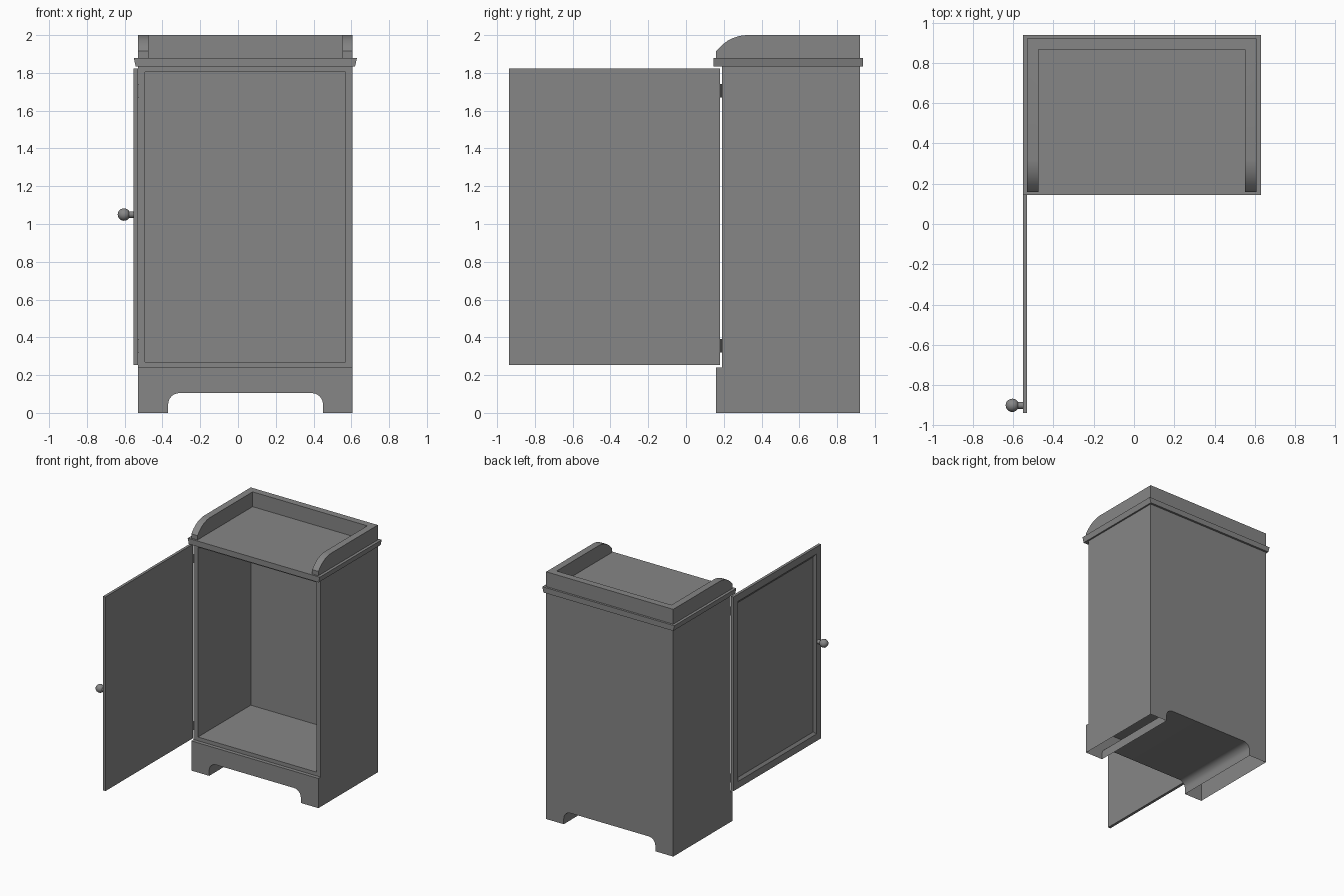
import bpy
import bmesh
import math
from mathutils import Matrix, Vector

cube = bpy.data.objects.get("Cube")
if cube:
    bpy.data.objects.remove(cube, do_unlink=True)

grey = bpy.data.materials.new("plain grey")
grey.use_nodes = True
COLOUR = (0.24, 0.24, 0.24, 1)
grey.diffuse_color = COLOUR
grey.node_tree.nodes["Principled BSDF"].inputs["Base Color"].default_value = COLOUR


def finish(name, bm, smooth=False):
    bm.normal_update()
    mesh = bpy.data.meshes.new(name)
    bm.to_mesh(mesh)
    bm.free()
    mesh.materials.append(grey)
    obj = bpy.data.objects.new(name, mesh)
    bpy.context.collection.objects.link(obj)
    if smooth:
        select(obj)
        bpy.ops.object.shade_smooth_by_angle(angle=math.radians(35))
    return obj


def select(obj):
    bpy.ops.object.select_all(action="DESELECT")
    obj.select_set(True)
    bpy.context.view_layer.objects.active = obj


def box(x, y, z):
    """Box from a (low, high) pair on each axis."""
    bm = bmesh.new()
    bmesh.ops.create_cube(bm, size=1)
    for v in bm.verts:
        v.co = Vector([(r[0] + r[1]) / 2 + c * (r[1] - r[0]) for r, c in zip((x, y, z), v.co)])
    return bm


def prism(points, along):
    """Extrude a closed outline by a vector."""
    bm = bmesh.new()
    face = bm.faces.new([bm.verts.new(p) for p in points])
    result = bmesh.ops.extrude_face_region(bm, geom=[face], use_keep_orig=True)
    verts = [g for g in result["geom"] if isinstance(g, bmesh.types.BMVert)]
    bmesh.ops.translate(bm, vec=along, verts=verts)
    bmesh.ops.recalc_face_normals(bm, faces=bm.faces)
    return bm


def facing(bm, direction):
    bm.normal_update()
    return max(bm.faces, key=lambda f: f.normal.dot(Vector(direction)))


LEFT, RIGHT = 0.607, -0.53
FRONT, BACK = 0.19, 0.92
PLINTH_FRONT = 0.16
WALL = 0.055
PLINTH_TOP, CARCASS_TOP, COUNTER_TOP = 0.24, 1.835, 1.88

# Carcass: a box with its front face inset and pushed in to form the cupboard
bm = box((RIGHT, LEFT), (FRONT, BACK), (PLINTH_TOP, CARCASS_TOP))
front = facing(bm, (0, -1, 0))
bmesh.ops.inset_region(bm, faces=[front], thickness=WALL)
for v in front.verts:
    v.co.z = PLINTH_TOP + 0.03 if v.co.z < 1 else CARCASS_TOP - 0.03
inner = bmesh.ops.extrude_discrete_faces(bm, faces=[front])["faces"][0]
for v in inner.verts:
    v.co.y = BACK - WALL
finish("cabinet_body", bm)

# Plinth: arched outline run front to back, with feet open underneath
ARCH_R, ARCH_L, ARCH_TOP, RADIUS = -0.37, 0.45, 0.105, 0.06
outline = [(RIGHT, 0), (ARCH_R, 0)]
steps = [math.radians(a) for a in range(0, 91, 15)]
outline += [(ARCH_R + RADIUS * (1 - math.cos(a)), ARCH_TOP - RADIUS * (1 - math.sin(a))) for a in steps]
outline += [(ARCH_L - RADIUS * (1 - math.cos(a)), ARCH_TOP - RADIUS * (1 - math.sin(a))) for a in reversed(steps)]
outline += [(ARCH_L, 0), (LEFT, 0), (LEFT, PLINTH_TOP), (RIGHT, PLINTH_TOP)]
bm = prism([(x, PLINTH_FRONT, z) for x, z in outline], (0, BACK - PLINTH_FRONT, 0))
soles = [f for f in bm.faces if all(v.co.z < 0.001 for v in f.verts)]
bmesh.ops.delete(bm, geom=soles, context="FACES_ONLY")
finish("arched_plinth", bm, smooth=True)

# Countertop: its ends lean in slightly towards the bottom
bm = box((-0.552, 0.63), (0.145, 0.937), (CARCASS_TOP, COUNTER_TOP))
for v in bm.verts:
    if v.co.z < COUNTER_TOP - 0.01:
        v.co.x -= math.copysign(0.01, v.co.x)
finish("countertop", bm)

# Gallery rail: rounded side outline, hollowed out to a U shape
side = [(BACK, COUNTER_TOP), (BACK, 2), (0.32, 2), (0.285, 1.996), (0.25, 1.985),
        (0.22, 1.97), (0.19, 1.947), (PLINTH_FRONT, 1.915), (PLINTH_FRONT, COUNTER_TOP)]
gallery = finish("gallery_rail", prism([(RIGHT, y, z) for y, z in side], (LEFT - RIGHT, 0, 0)))
cutter = finish("gallery_cutter", box((RIGHT + WALL, LEFT - WALL), (0, BACK - WALL), (1.8, 2.1)))
cutter.hide_render = True
cut = gallery.modifiers.new("hollow", "BOOLEAN")
cut.operation, cut.solver, cut.object = "DIFFERENCE", "EXACT", cutter
select(gallery)
bpy.ops.object.modifier_apply(modifier=cut.name)
bpy.data.objects.remove(cutter, do_unlink=True)
bpy.ops.object.shade_smooth_by_angle(angle=math.radians(30))

# Open door with a chamfered recessed panel on its outer face
bm = box((-0.552, -0.53), (-0.937, 0.18), (0.253, 1.823))
panel = facing(bm, (-1, 0, 0))
bmesh.ops.inset_region(bm, faces=[panel], thickness=0.08)
bmesh.ops.inset_region(bm, faces=[panel], thickness=0.03, depth=-0.015)
finish("door", bm)

# Hinges
for name, z in (("lower_hinge", 0.355), ("upper_hinge", 1.705)):
    bm = bmesh.new()
    bmesh.ops.create_cone(bm, cap_ends=True, segments=12, radius1=0.005, radius2=0.005,
                          depth=0.07, matrix=Matrix.Translation((-0.528, 0.186, z)))
    finish(name, bm, smooth=True)

# Door knob: a ball on a short stem
KNOB = Vector((-0.604, -0.9, 1.05))
bm = bmesh.new()
turn = Matrix.Rotation(math.pi / 2, 4, "Y")
bmesh.ops.create_uvsphere(bm, u_segments=20, v_segments=12, radius=0.033,
                          matrix=Matrix.Translation(KNOB) @ turn)
finish("knob_ball", bm, smooth=True)
bm = bmesh.new()
bmesh.ops.create_cone(bm, cap_ends=True, segments=20, radius1=0.017, radius2=0.017, depth=0.05,
                      matrix=Matrix.Translation(KNOB + Vector((0.03, 0, 0))) @ turn)
finish("knob_stem", bm, smooth=True)
